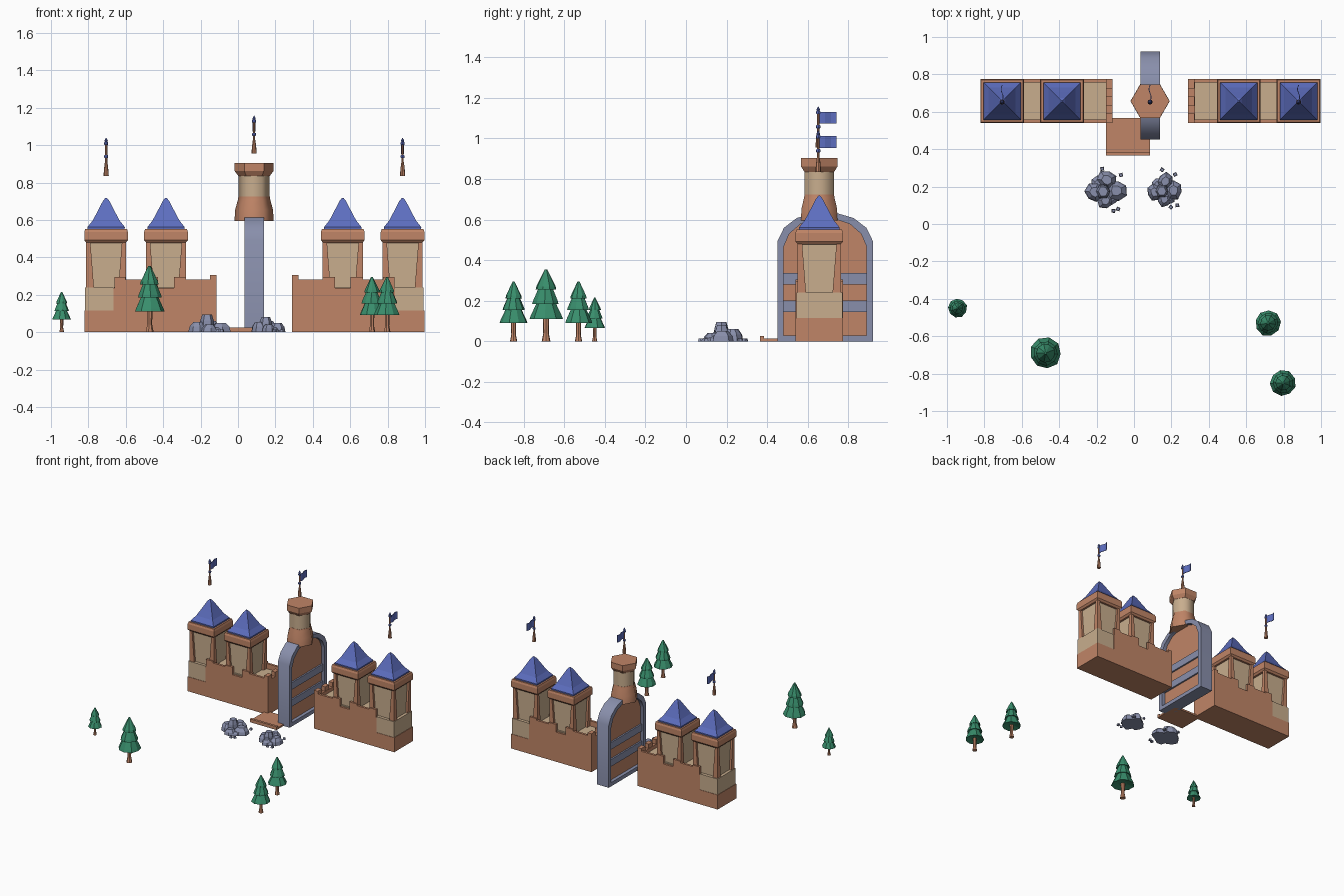
import bpy, bmesh, math, random
from mathutils import Matrix, Vector

if "Cube" in bpy.data.objects:
    bpy.data.objects.remove(bpy.data.objects["Cube"])
random.seed(4)

def mat(name, c):
    m = bpy.data.materials.new(name)
    m.diffuse_color = (*c, 1)
    m.use_nodes = True
    m.node_tree.nodes["Principled BSDF"].inputs["Base Color"].default_value = m.diffuse_color
    return m

BROWN = mat("terracotta brown", (0.53, 0.235, 0.135))
TAN = mat("sand tan", (0.58, 0.42, 0.27))
BLUE = mat("roof blue", (0.11, 0.155, 0.52))
GREY = mat("stone grey", (0.25, 0.275, 0.41))
GREEN = mat("pine green", (0.04, 0.27, 0.15))

def make(name, bm, m, smooth=None):
    bmesh.ops.recalc_face_normals(bm, faces=bm.faces)
    me = bpy.data.meshes.new(name)
    bm.to_mesh(me)
    bm.free()
    me.materials.append(m)
    o = bpy.data.objects.new(name, me)
    bpy.context.collection.objects.link(o)
    if smooth:
        bpy.ops.object.select_all(action='DESELECT')
        o.select_set(True)
        bpy.context.view_layer.objects.active = o
        bpy.ops.object.shade_smooth_by_angle(angle=math.radians(smooth))
    return o

def box(name, m, x0, x1, y0, y1, z0, z1):
    bm = bmesh.new()
    bmesh.ops.create_cube(bm, size=1)
    for v in bm.verts:
        v.co = Vector(((x0+x1)/2 + v.co.x*(x1-x0), (y0+y1)/2 + v.co.y*(y1-y0), (z0+z1)/2 + v.co.z*(z1-z0)))
    return make(name, bm, m)

def lathe(name, m, prof, n, x, y, z=0, rot=0, smooth=None, jitter=0):
    """Stack n-sided rings given as (radius, height)."""
    bm = bmesh.new()
    rings = []
    k = [1 + random.uniform(-jitter, jitter) for _ in range(n)]
    for r, h in prof:
        rings.append([bm.verts.new((x + r*k[i]*math.cos(rot + 2*math.pi*i/n),
                                    y + r*k[i]*math.sin(rot + 2*math.pi*i/n), z + h)) for i in range(n)])
    for a, b in zip(rings, rings[1:]):
        for i in range(n):
            bm.faces.new((a[i], a[(i+1) % n], b[(i+1) % n], b[i]))
    bm.faces.new(rings[0][::-1])
    bm.faces.new(rings[-1])
    return make(name, bm, m, smooth)

CX, CY = 0.0875, 0.657      # castle axis
Y0, Y1 = 0.541, 0.774       # wall front and back
R2 = math.sqrt(2)

def tower(x):
    box("tower_core", TAN, x-.09, x+.09, CY-.09, CY+.09, .2, .5)
    # corner pillars, widening downwards
    for sx in (-1, 1):
        for sy in (-1, 1):
            bm = bmesh.new()
            bmesh.ops.create_cube(bm, size=1)
            for v in bm.verts:
                w = .022 if v.co.z > 0 else .042
                o = .107
                v.co = (x + sx*(o if v.co.x > 0 else o-w), CY + sy*(o if v.co.y > 0 else o-w),
                        .49 if v.co.z > 0 else .235)
            make("tower_pillar", bm, BROWN)
    lathe("tower_cornice", BROWN, [(r*R2, h) for r, h in
          ((.105, .478), (.117, .492), (.117, .535), (.112, .551))], 4, x, CY, rot=math.pi/4)
    lathe("tower_roof", BLUE, [(r*R2, h) for r, h in
          ((.098, .54), (.1, .562), (.072, .597), (.048, .642), (.017, .702), (.004, .718))],
          4, x, CY, rot=math.pi/4)

def half(s):
    def b(name, m, d0, d1, y0, y1, z0, z1):
        xa, xb = sorted((CX + s*d0, CX + s*d1))
        box(name, m, xa, xb, y0, y1, z0, z1)
    b("wall_base", BROWN, .2025, .9085, Y0, Y1, 0, .115)
    b("wall_body", BROWN, .2025, .752, Y0, Y1, .115, .235)
    b("wall_walk", TAN, .235, .75, Y0+.015, Y1-.015, .23, .242)
    b("outer_tower_base", TAN, .752, .905, Y0+.003, Y1-.003, .115, .24)
    # parapets with raised shoulders beside the towers
    for y0, y1 in ((Y0, Y0+.018), (Y1-.018, Y1)):
        b("parapet", BROWN, .2025, .43, y0, y1, .235, .283)
        b("parapet", BROWN, .515, .748, y0, y1, .235, .283)
        for d0, d1 in ((.365, .43), (.515, .58), (.688, .748)):
            b("parapet_shoulder", BROWN, d0, d1, y0, y1, .283, .296)
    b("end_parapet", BROWN, .2025, .238, Y0+.018, Y1-.018, .235, .27)
    for c in (Y0+.025, CY, Y1-.025):
        b("merlon", BROWN, .2025, .236, c-.025, c+.025, .26, .305)
    for d in (.4725, .7925):
        tower(CX + s*d)

for s in (-1, 1):
    half(s)

def flag(x, z):
    y = .652
    lathe("flag_pole", BROWN, [(.014, 0), (.012, .03), (.008, .065), (.006, .075), (.006, .18)], 8, x, y, z)
    for h in (.095, .165):
        lathe("pole_ring", BLUE, [(.008, h), (.011, h+.004), (.011, h+.012), (.008, h+.016)], 8, x, y, z)
    lathe("pole_tip", BLUE, [(.006, .18), (.009, .188), (.001, .203)], 8, x, y, z)
    # gently waved cloth
    bm = bmesh.new()
    rows = []
    for i in range(7):
        t = i/6
        w = .006*math.sin(t*2*math.pi)
        rows.append([bm.verts.new((x+w+dx, y+.005+.085*t, z+h)) for dx, h in
                     ((-.002, .118), (.002, .118), (.002, .176), (-.002, .176))])
    for p, q in zip(rows, rows[1:]):
        for i in range(4):
            bm.faces.new((p[i], p[(i+1) % 4], q[(i+1) % 4], q[i]))
    bm.faces.new(rows[0])
    bm.faces.new(rows[-1])
    make("flag", bm, BLUE)

flag(-.705, .836)
flag(.88, .836)
flag(.086, .955)

# gate arch standing edge-on to the front
AY = .686
def arch(off):
    right = [(.235, 0), (.235, .495), (.203, .56), (.14, .608), (.065, .63)]
    pts = [(w*(1 - off/.235), max(off, z - off if z else off) if off else z) for w, z in right]
    return [(AY+w, z) for w, z in pts] + [(AY-w, z) for w, z in reversed(pts)]

outer, inner = arch(0), arch(.03)
GX0, GX1 = .035, .139
bm = bmesh.new()
loops = [[bm.verts.new((x, y, z)) for y, z in pts] for x, pts in
         ((GX0, outer), (GX1, outer), (GX1, inner), (GX0, inner))]
n = len(outer)
for a, b in zip(loops, loops[1:] + loops[:1]):
    for i in range(n):
        bm.faces.new((a[i], a[(i+1) % n], b[(i+1) % n], b[i]))
make("gate_frame", bm, GREY, 45)
bm = bmesh.new()
f = bm.faces.new([bm.verts.new((.062, y, z)) for y, z in inner])
g = bmesh.ops.extrude_face_region(bm, geom=[f])
bmesh.ops.translate(bm, verts=[v for v in g["geom"] if isinstance(v, bmesh.types.BMVert)], vec=(.05, 0, 0))
make("gate_door", bm, BROWN)
for z in (.145, .28):
    box("gate_band", GREY, .05, .124, AY-.207, AY+.207, z, z+.056)

# hexagonal central turret
lathe("turret_base", BROWN, [(.105, .595), (.101, .655), (.086, .71), (.084, .725)], 6, .086, CY, smooth=65)
lathe("turret_shaft", TAN, [(.083, .7), (.083, .855)], 6, .086, CY, smooth=65)
lathe("turret_cap", BROWN, [(.084, .835), (.104, .862), (.104, .905)], 6, .086, CY)

# lowered bridge
box("bridge_deck", BROWN, -.15, .085, .37, .568, 0, .014)
box("bridge_lip", BROWN, -.15, .085, .365, .384, 0, .026)

# rock piles
def rock(x, y, r, h):
    lathe("rock", GREY, [(r, 0), (r*.88, h*.55), (r*.5, h)], 7, x, y, rot=random.random()*6, jitter=.14)

for cx, w, top in ((-.15, 1.0, .095), (.163, .88, .08)):
    for dx, dy, r, h in ((-.06, -.005, .05, .055), (.005, .06, .052, .06), (.055, .005, .056, .05),
                         (0, -.05, .045, .04), (.03, -.035, .04, .025), (-.04, .04, .04, .03)):
        rock(cx + dx*w, .175 + dy*w, r*w, h)
    lathe("tall_rock", GREY, [(.044*w, 0), (.038*w, top*.65), (.027*w, top)], 6, cx-.014, .175, jitter=.1)
for x, y in ((-.17, .295), (-.07, .262), (-.11, .07), (-.085, .08), (.15, .29), (.22, .265), (.197, .09), (.232, .1)):
    lathe("pebble", GREY, [(.014, 0), (.01, .014)], 4, x, y, rot=random.random()*3)

# pine trees
for x, y, h in ((-.943, -.45, .215), (-.473, -.69, .355), (.716, -.53, .295), (.797, -.85, .295)):
    k = h/.355
    lathe("tree_trunk", BROWN, [(.022*k, 0), (.014*k, .04*k), (.016*k, .14*k)], 7, x, y)
    for r0, r1, z0, z1 in ((.083, .04, .11, .205), (.066, .03, .185, .275), (.05, .006, .255, .355)):
        lathe("tree_tier", GREEN, [(r0*.4*k, (z0+.012)*k), (r0*k, z0*k), (r0*.93*k, (z0+.016)*k), (r1*k, z1*k)],
              9, x, y, rot=random.random()*6, jitter=.04)
